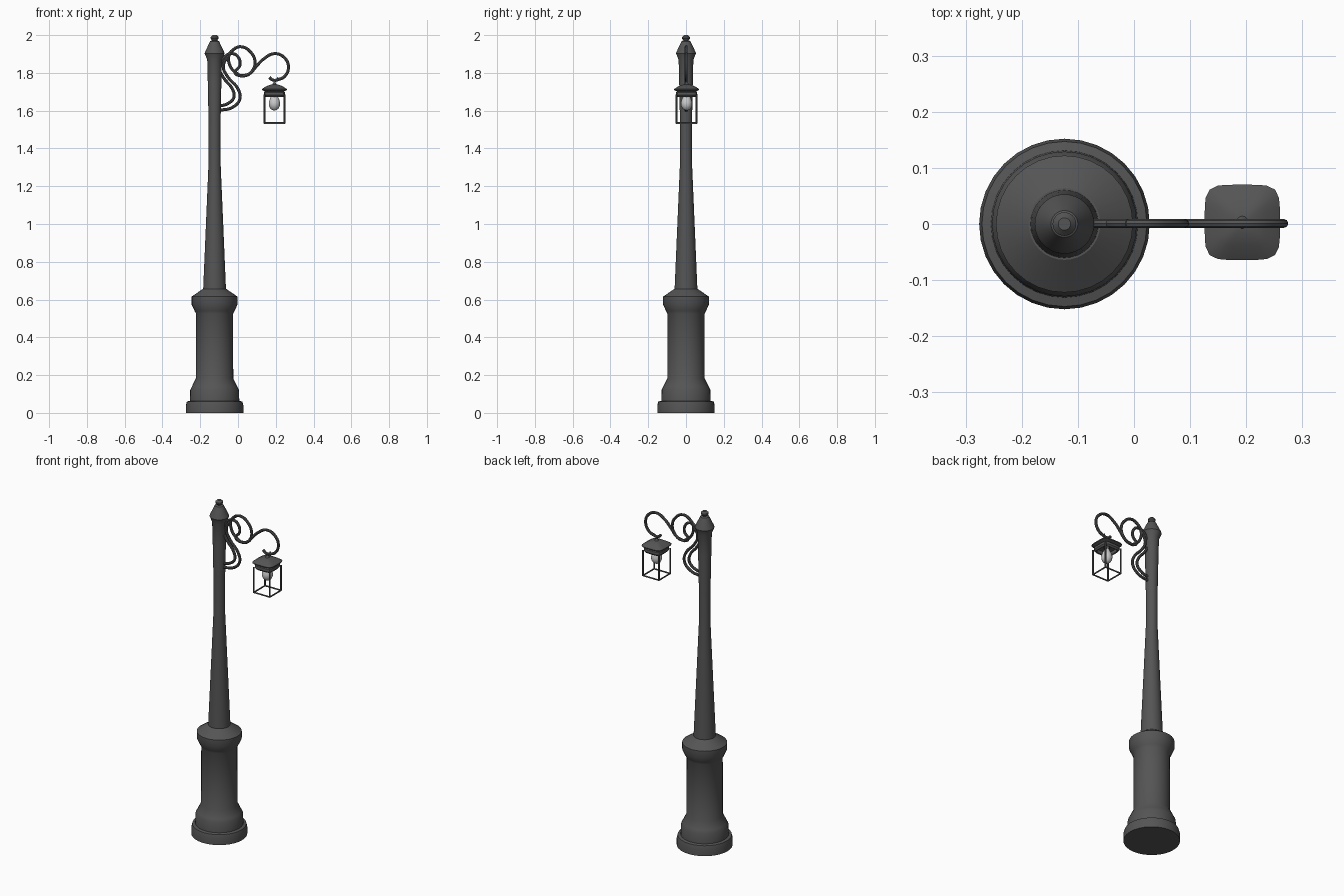
import bpy, bmesh, math
from mathutils import Vector

if "Cube" in bpy.data.objects:
    bpy.data.objects.remove(bpy.data.objects["Cube"])

PX = -0.124            # post axis
LX, LY = 0.193, 0.003  # lantern axis

dark = bpy.data.materials.new("dark_metal")
dark.diffuse_color = (0.09, 0.09, 0.09, 1)
dark.use_nodes = True
dark.node_tree.nodes["Principled BSDF"].inputs["Base Color"].default_value = dark.diffuse_color


def loft(name, profile, n, cx, cy, power=2.0, angle=30, mat=dark):
    """Stack of (radius, z) rings; power > 2 gives a rounded square."""
    bm = bmesh.new()
    rings = []
    for r, z in profile:
        if r == 0:
            rings.append([bm.verts.new((cx, cy, z))])
            continue
        ring = []
        for i in range(n):
            a = 2 * math.pi * i / n
            c, s = math.cos(a), math.sin(a)
            k = r / (abs(c) ** power + abs(s) ** power) ** (1 / power)
            ring.append(bm.verts.new((cx + k * c, cy + k * s, z)))
        rings.append(ring)
    for a, b in zip(rings, rings[1:]):
        for i in range(n):
            q = [a[i % len(a)], a[(i + 1) % len(a)], b[(i + 1) % len(b)], b[i % len(b)]]
            bm.faces.new(list(dict.fromkeys(q)))
    bmesh.ops.recalc_face_normals(bm, faces=bm.faces)
    me = bpy.data.meshes.new(name)
    bm.to_mesh(me)
    bm.free()
    ob = bpy.data.objects.new(name, me)
    bpy.context.collection.objects.link(ob)
    finish(ob, angle, mat)
    return ob


def finish(ob, angle, mat):
    bpy.ops.object.select_all(action='DESELECT')
    ob.select_set(True)
    bpy.context.view_layer.objects.active = ob
    if ob.type == 'CURVE':
        bpy.ops.object.convert(target='MESH')
        ob = bpy.context.object
    bpy.ops.object.shade_smooth_by_angle(angle=math.radians(angle))
    if mat:
        ob.data.materials.clear()
        ob.data.materials.append(mat)


def tube(name, pts, r, smooth=True, cyclic=False):
    cu = bpy.data.curves.new(name, 'CURVE')
    cu.dimensions = '3D'
    cu.bevel_depth = r
    cu.bevel_resolution = 2
    cu.use_fill_caps = True
    cu.resolution_u = 6
    sp = cu.splines.new('BEZIER')
    sp.bezier_points.add(len(pts) - 1)
    for bp, p in zip(sp.bezier_points, pts):
        bp.co = Vector(p)
        bp.handle_left_type = bp.handle_right_type = 'AUTO' if smooth else 'VECTOR'
    sp.use_cyclic_u = cyclic
    ob = bpy.data.objects.new(name, cu)
    bpy.context.collection.objects.link(ob)
    finish(ob, 40, dark)


# Post: stepped base, pedestal, tapered shaft, finial
loft("base_pedestal", [(0, 0), (0.152, 0), (0.152, 0.04), (0.147, 0.06), (0.131, 0.064),
                       (0.129, 0.122), (0.12, 0.14), (0.099, 0.183), (0.098, 0.525),
                       (0.106, 0.54), (0.122, 0.575), (0.122, 0.615), (0.064, 0.655),
                       (0, 0.655)], 32, PX, 0)
loft("shaft", [(0, 0.64), (0.061, 0.64), (0.032, 1.32), (0.032, 1.55), (0.036, 1.75),
               (0.039, 1.87), (0.053, 1.903), (0.05, 1.912), (0.024, 1.967), (0.014, 1.972),
               (0.021, 1.982), (0.021, 1.99), (0.011, 2.0), (0, 2.0)], 32, PX, 0)

# Scrollwork bracket, points in the xz plane
hook = [(0.01, 1.783), (0.06, 1.795), (0.095, 1.832), (0.135, 1.873), (0.195, 1.902),
        (0.25, 1.876), (0.267, 1.83), (0.25, 1.785), (0.215, 1.765), (0.185, 1.762), (0.166, 1.776)]
loop = [(-0.095, 1.602), (-0.03, 1.617), (0.01, 1.662), (0.0, 1.715), (-0.055, 1.78),
        (-0.078, 1.835), (-0.05, 1.89), (-0.015, 1.93), (0.02, 1.938), (0.062, 1.915),
        (0.09, 1.86), (0.075, 1.81), (0.03, 1.784), (-0.01, 1.8), (-0.045, 1.845),
        (-0.045, 1.9), (-0.01, 1.935)]
scroll = [(-0.09, 1.85), (-0.065, 1.89), (-0.03, 1.902), (0.0, 1.885), (0.01, 1.84),
          (-0.015, 1.8), (0.01, 1.783)]
brace = [(-0.095, 1.625), (-0.055, 1.637), (-0.022, 1.67), (-0.03, 1.715), (-0.07, 1.765), (-0.092, 1.8)]
for name, pts in (("arm_hook", hook), ("arm_loop", loop), ("arm_scroll", scroll), ("arm_brace", brace)):
    tube(name, [(x, 0.001, z) for x, z in pts], 0.008)

# Lantern hanger
loft("hanger_stem", [(0, 1.735), (0.012, 1.738), (0.006, 1.748), (0.006, 1.765), (0, 1.768)], 12, LX, LY)
tube("hanger_tip", [(LX - 0.005, LY, 1.76), (LX + 0.012, LY, 1.765), (LX + 0.02, LY, 1.776)], 0.004)

# Lantern roof and collar, open underneath
loft("lantern_roof", [(0, 1.741), (0.02, 1.738), (0.042, 1.73), (0.067, 1.714), (0.066, 1.709),
                      (0.05, 1.702), (0.056, 1.697), (0.057, 1.682), (0.05, 1.673),
                      (0.044, 1.676), (0.044, 1.695), (0, 1.705)], 32, LX, LY, 5)

# Cage of thin square-plan bars
h = 0.053
corners = [(LX + sx * h, LY + sy * h) for sx, sy in ((-1, -1), (1, -1), (1, 1), (-1, 1))]
for i, (x, y) in enumerate(corners):
    tube(f"cage_post_{i}", [(x, y, 1.533), (x, y, 1.685)], 0.0048, False)
tube("cage_bottom", [(x, y, 1.534) for x, y in corners], 0.0048, False, True)

# Bulb
loft("bulb_socket", [(0, 1.708), (0.015, 1.708), (0.015, 1.685), (0, 1.682)], 16, LX, LY)
loft("bulb", [(0, 1.7), (0.012, 1.695), (0.015, 1.68), (0.024, 1.663), (0.03, 1.643),
              (0.029, 1.626), (0.021, 1.61), (0.011, 1.603), (0, 1.601)], 20, LX, LY, angle=60, mat=None)
